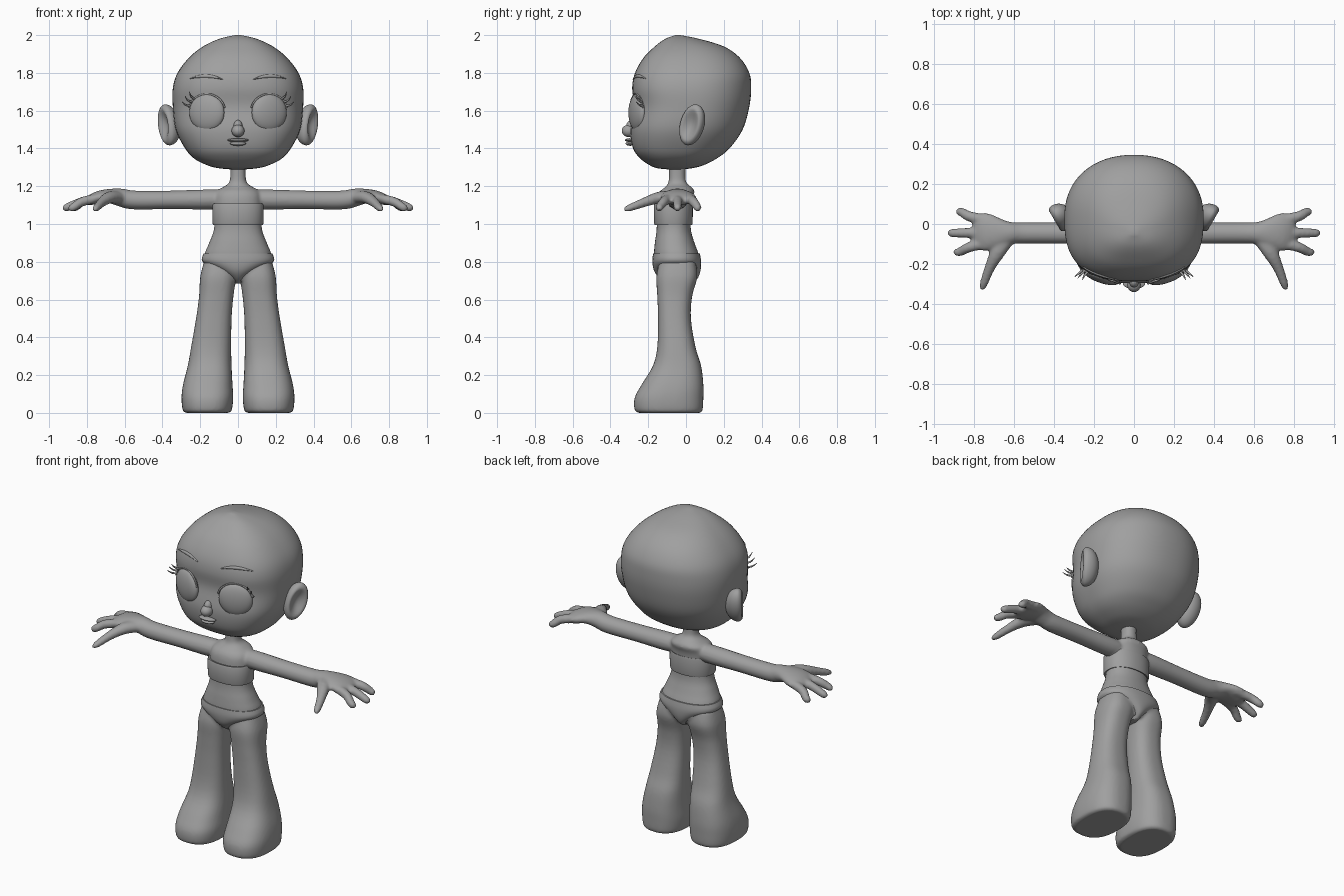
import bpy
import bmesh
import math
from mathutils import Matrix, Vector

default_cube = bpy.data.objects.get("Cube")
if default_cube:
    bpy.data.objects.remove(default_cube, do_unlink=True)

GREY = (0.35, 0.35, 0.35, 1.0)
clay = bpy.data.materials.new("matte grey")
clay.use_nodes = True
clay.diffuse_color = GREY
for node in clay.node_tree.nodes:
    if node.type == "BSDF_PRINCIPLED":
        node.inputs["Base Color"].default_value = GREY

BOTH = (1, -1)
MIDDLE = (1,)


def refine(points, steps):
    """Pass a smooth spline through a list of tuples."""
    result = []
    last = len(points) - 1
    for i in range(last):
        before, start = points[max(i - 1, 0)], points[i]
        end, after = points[i + 1], points[min(i + 2, last)]
        for s in range(steps):
            t = s / steps
            result.append(tuple(
                b + t * (c - a) / 2 + t * t * (a - 2.5 * b + 2 * c - d / 2)
                + t ** 3 * (3 * b - a - 3 * c + d) / 2
                for a, b, c, d in zip(before, start, end, after)))
    result.append(tuple(points[last]))
    return result


def skin(bm, rings):
    """Join rings of points into a closed shell."""
    loops = [[bm.verts.new(p) for p in ring] for ring in rings]
    count = len(loops[0])
    for low, high in zip(loops, loops[1:]):
        for i in range(count):
            j = (i + 1) % count
            bm.faces.new((low[i], low[j], high[j], high[i]))
    bm.faces.new(loops[0])
    bm.faces.new(loops[-1])


def power(value, exponent):
    return math.copysign(abs(value) ** exponent, value)


def column(bm, sections, sides=MIDDLE, front=2.3, back=2.2, segments=48, steps=4):
    """Loft rounded sections: height, centre x, half width, front y, back y."""
    for side in sides:
        rings = []
        for z, cx, rx, near, far in refine(sections, steps):
            mid = (near + far) / 2
            ring = []
            for k in range(segments):
                angle = math.tau * k / segments
                c, s = math.cos(angle), math.sin(angle)
                n = 2 / (front if s < 0 else back)
                x = cx + rx * power(c, n)
                y = mid + (far - mid) * power(s, n)
                ring.append((side * x, y, z))
            rings.append(ring)
        skin(bm, rings)


def tube(bm, path, sides=MIDDLE, segments=16, steps=4):
    """Sweep an ellipse: x, y, z, half width, half height."""
    stations = refine(path, steps)
    for side in sides:
        rings = []
        for i, (x, y, z, a, b) in enumerate(stations):
            first = Vector(stations[max(i - 1, 0)][:3])
            second = Vector(stations[min(i + 1, len(stations) - 1)][:3])
            along = (second - first).normalized()
            across = along.cross(Vector((0, 0, 1))).normalized()
            up = across.cross(along)
            ring = []
            for k in range(segments):
                angle = math.tau * k / segments
                p = Vector((x, y, z)) + across * a * math.cos(angle) + up * b * math.sin(angle)
                ring.append((side * p.x, p.y, p.z))
            rings.append(ring)
        skin(bm, rings)


def ball(bm, centre, size, sides=MIDDLE, turn=0, tilt=0, shape=None):
    """Place a scaled and turned sphere, optionally reshaped first."""
    for side in sides:
        verts = bmesh.ops.create_uvsphere(bm, u_segments=32, v_segments=20, radius=1)["verts"]
        if shape:
            for v in verts:
                shape(v.co)
        place = (Matrix.Diagonal((side, 1, 1, 1)) @ Matrix.Translation(centre)
                 @ Matrix.Rotation(math.radians(turn), 4, "Z")
                 @ Matrix.Rotation(math.radians(tilt), 4, "X")
                 @ Matrix.Diagonal((*size, 1)))
        bmesh.ops.transform(bm, matrix=place, verts=verts)


def finish(name, bm):
    bmesh.ops.recalc_face_normals(bm, faces=bm.faces)
    mesh = bpy.data.meshes.new(name)
    bm.to_mesh(mesh)
    bm.free()
    mesh.materials.append(clay)
    obj = bpy.data.objects.new(name, mesh)
    bpy.context.collection.objects.link(obj)
    bpy.ops.object.select_all(action="DESELECT")
    obj.select_set(True)
    bpy.context.view_layer.objects.active = obj
    bpy.ops.object.shade_smooth_by_angle(angle=math.radians(50))
    return obj


# Head
HEAD = [(1.288, 0, .02, -.08, -.03), (1.295, 0, .1, -.15, .03), (1.31, 0, .16, -.19, .09),
        (1.345, 0, .23, -.24, .16), (1.4, 0, .28, -.28, .23), (1.5, 0, .33, -.295, .3),
        (1.62, 0, .345, -.275, .335), (1.72, 0, .345, -.285, .345), (1.8, 0, .32, -.27, .335),
        (1.88, 0, .26, -.225, .285), (1.94, 0, .185, -.165, .2), (1.98, 0, .1, -.11, .07),
        (2, 0, .015, -.055, -.03)]
FACE = 2.7
bm = bmesh.new()
column(bm, HEAD, front=FACE, segments=64, steps=5)
finish("head", bm)


def face_y(x, z):
    """Depth of the face surface at a given place."""
    for low, high in zip(HEAD, HEAD[1:]):
        if low[0] <= z <= high[0]:
            t = (z - low[0]) / (high[0] - low[0])
            rx, near, far = (a + t * (b - a) for a, b in zip(low[2:], high[2:]))
            mid = (near + far) / 2
            return mid + (near - mid) * (1 - (abs(x) / rx) ** FACE) ** (1 / FACE)


# Ears, dished on the outer side and thickened towards the head
def dish(co):
    radius = math.hypot(co.y, co.z)
    if co.x < 0:
        co.x *= 1.7
    elif radius < .8:
        co.x *= (radius / .8) ** 2


bm = bmesh.new()
ball(bm, (.375, .03, 1.525), (.042, .066, .112), BOTH, turn=-30, tilt=-18, shape=dish)
finish("ears", bm)

# Eyes
EYE_X, EYE_Y, EYE_Z, EYE_R = .165, -.258, 1.59, .098
bm = bmesh.new()
ball(bm, (EYE_X, EYE_Y, EYE_Z), (EYE_R, .035, EYE_R), BOTH, turn=20)
finish("eyes", bm)


# Upper lash lines and lashes
def eye_edge(degrees, reach, forward, thick):
    angle = math.radians(degrees)
    x = reach * math.cos(angle)
    y = EYE_Y + .36 * x - forward
    return (EYE_X + x, y, EYE_Z + reach * math.sin(angle), thick, thick)


bm = bmesh.new()
tube(bm, [eye_edge(d, EYE_R, .005, .005) for d in range(15, 166, 15)], BOTH, segments=8)
for degrees in (22, 35, 48):
    tube(bm, [eye_edge(degrees, EYE_R, .005, .006), eye_edge(degrees - 2, .12, .03, .005),
              eye_edge(degrees + 2, .145, .055, .001)], BOTH, segments=8)
finish("eyelashes", bm)

# Eyebrows
bm = bmesh.new()
brow = []
for i in range(9):
    t = i / 8
    x, z = .08 + .17 * t, 1.765 + .06 * t * (1 - t) + .005 * t
    thick = .002 + .008 * math.sin(math.pi * t)
    brow.append((x, face_y(x, z), z, .009, thick))
tube(bm, brow, BOTH, segments=10, steps=2)
finish("eyebrows", bm)

# Nose and lips
bm = bmesh.new()
ball(bm, (0, -.303, 1.493), (.034, .037, .033))
ball(bm, (0, -.287, 1.515), (.024, .03, .035))
finish("nose", bm)
bm = bmesh.new()
ball(bm, (0, -.297, 1.444), (.056, .027, .01))
ball(bm, (0, -.295, 1.426), (.042, .025, .012))
finish("lips", bm)

# Body: torso with neck, arms with hands, and legs, fused into one skin
bm = bmesh.new()
column(bm, [(.7, 0, .06, -.12, .04), (.76, 0, .15, -.16, .07), (.83, 0, .178, -.17, .07),
            (.9, 0, .153, -.165, .045), (.98, 0, .126, -.155, .025), (1.12, 0, .125, -.155, .03),
            (1.17, 0, .115, -.14, .045), (1.195, 0, .08, -.11, .03), (1.215, 0, .05, -.095, .005),
            (1.25, 0, .041, -.09, -.003), (1.34, 0, .041, -.09, 0)])
tube(bm, [(.04, -.045, 1.135, .05, .045), (.15, -.045, 1.13, .056, .053),
          (.35, -.045, 1.128, .053, .049), (.55, -.045, 1.127, .053, .05),
          (.62, -.045, 1.14, .056, .048), (.68, -.045, 1.148, .078, .038),
          (.74, -.04, 1.14, .095, .034), (.785, -.04, 1.125, .085, .026),
          (.805, -.04, 1.118, .05, .012)], BOTH, segments=32)
for root, tip, reach in ((-.09, -.14, .89), (-.043, -.045, .92), (.015, .06, .88)):
    middle = (root + tip) / 2
    tube(bm, [(.72, root, 1.14, .03, .026), (.82, middle, 1.12, .026, .025),
              (reach - .02, tip, 1.09, .022, .022), (reach, tip, 1.083, .017, .017),
              (reach + .01, tip, 1.08, .006, .006)], BOTH)
tube(bm, [(.63, -.06, 1.14, .045, .035), (.68, -.14, 1.14, .038, .032),
          (.72, -.22, 1.115, .026, .025), (.75, -.3, 1.085, .02, .019),
          (.76, -.33, 1.076, .009, .009)], BOTH)
column(bm, [(0, .163, .115, -.25, .075), (.015, .163, .13, -.272, .088),
            (.08, .162, .137, -.272, .092), (.15, .16, .131, -.235, .092),
            (.25, .15, .116, -.175, .08), (.35, .142, .106, -.152, .05),
            (.5, .128, .094, -.148, .026), (.62, .115, .091, -.152, .033),
            (.72, .105, .095, -.157, .06), (.8, .095, .085, -.14, .05)],
       BOTH, front=2.5, back=2.5)
body = finish("body", bm)
fuse = body.modifiers.new("fuse", "REMESH")
fuse.mode = "VOXEL"
fuse.voxel_size = .009
fuse.use_smooth_shade = True
soften = body.modifiers.new("soften", "SMOOTH")
soften.factor = .5
soften.iterations = 5

# Chest band
bm = bmesh.new()
column(bm, [(.998, 0, .13, -.163, .03), (1.005, 0, .135, -.169, .035),
            (1.1, 0, .136, -.17, .036), (1.107, 0, .13, -.163, .032)], steps=2)
finish("chest_band", bm)

# Briefs
bm = bmesh.new()
column(bm, [(.685, 0, .02, -.1, .03), (.71, 0, .04, -.137, .06), (.75, 0, .105, -.168, .076),
            (.8, 0, .188, -.178, .08), (.845, 0, .181, -.174, .073)])
finish("briefs", bm)
